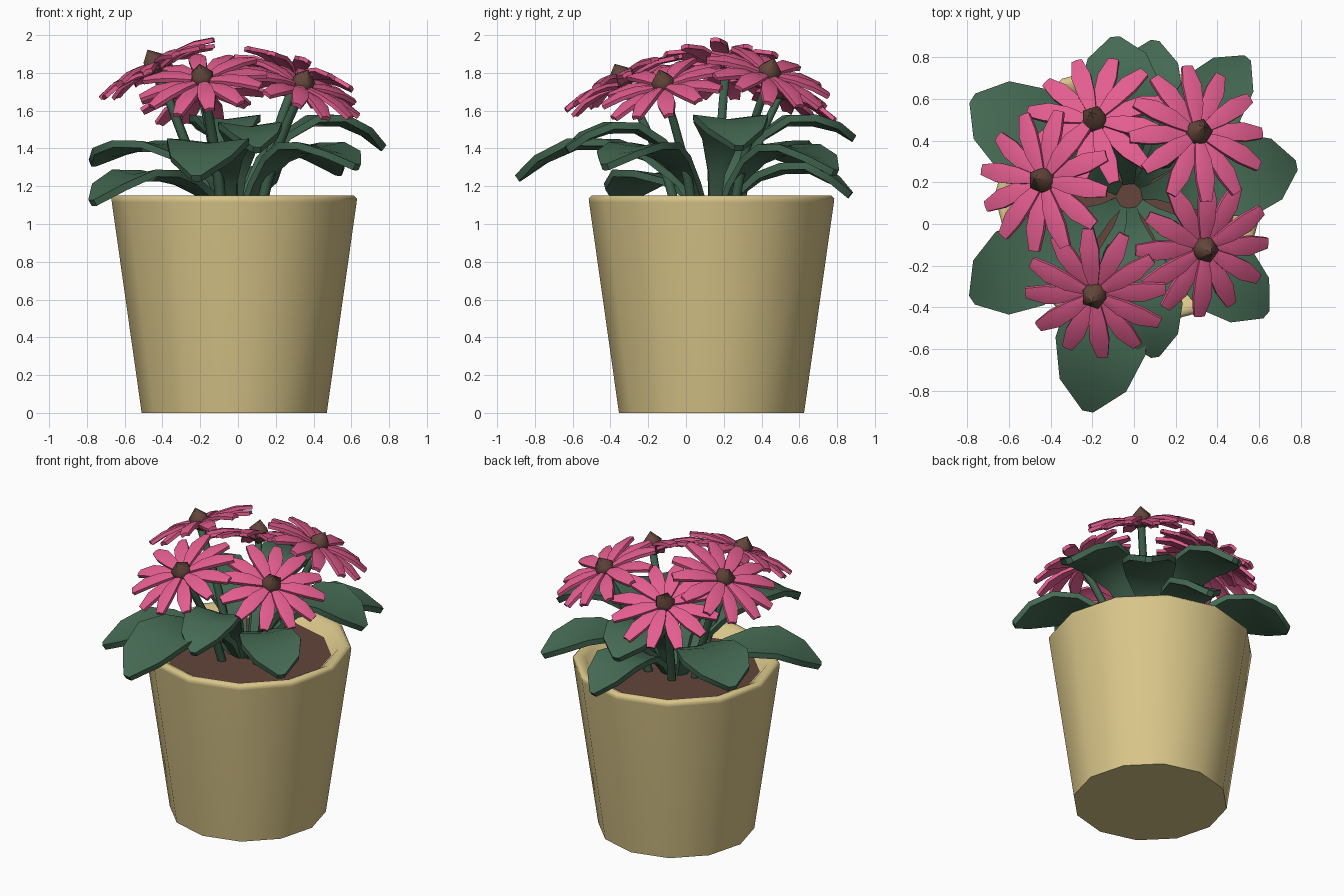
import bpy, bmesh, math
from mathutils import Vector, Matrix

if "Cube" in bpy.data.objects:
    bpy.data.objects.remove(bpy.data.objects["Cube"])

CENTRE = Vector((-0.02, 0.135, 0))
SOIL_Z = 1.08


def material(name, rgb):
    m = bpy.data.materials.new(name)
    m.diffuse_color = (*rgb, 1)
    m.use_nodes = True
    m.node_tree.nodes["Principled BSDF"].inputs["Base Color"].default_value = m.diffuse_color
    return m


POT = material("tan clay", (0.69, 0.56, 0.25))
BROWN = material("dark brown", (0.125, 0.06, 0.043))
GREEN = material("leaf green", (0.06, 0.145, 0.088))
DARK = material("stem green", (0.045, 0.115, 0.068))
PINK = material("petal pink", (0.77, 0.11, 0.275))


def finish(bm, name, mat, angle=35):
    bmesh.ops.recalc_face_normals(bm, faces=bm.faces)
    me = bpy.data.meshes.new(name)
    bm.to_mesh(me)
    bm.free()
    me.materials.append(mat)
    me.shade_smooth()
    me.set_sharp_from_angle(angle=math.radians(angle))
    ob = bpy.data.objects.new(name, me)
    bpy.context.collection.objects.link(ob)
    return ob


def rings(bm, stations, sides):
    """Skin horizontal rings given as (centre, radius)."""
    loops = []
    for c, r in stations:
        loops.append([bm.verts.new(Vector(c) + Vector((r * math.cos(a), r * math.sin(a), 0)))
                      for a in (2 * math.pi * i / sides for i in range(sides))])
    for lo, hi in zip(loops, loops[1:]):
        for i in range(sides):
            j = (i + 1) % sides
            bm.faces.new((lo[i], lo[j], hi[j], hi[i]))
    bm.faces.new(loops[0][::-1])
    bm.faces.new(loops[-1])


def blade(bm, rows, thickness):
    """Thick folded strip; each row is (centre, half-width vector, edge lift vector).
    Upper and lower skins sit half the thickness either side, joined round the rim."""
    skins = []
    for sign in (1, -1):
        skin = []
        for i, (c, s, l) in enumerate(rows):
            run = rows[min(i + 1, len(rows) - 1)][0] - rows[max(i - 1, 0)][0]
            off = run.cross(s).normalized() * (sign * thickness / 2)
            skin.append([bm.verts.new(p + off) for p in (c - s + l, c, c + s + l)])
        skins.append(skin)
    up, low = skins
    for i in range(len(rows) - 1):
        for k in (0, 1):
            bm.faces.new((up[i][k], up[i + 1][k], up[i + 1][k + 1], up[i][k + 1]))
            bm.faces.new((low[i][k], low[i][k + 1], low[i + 1][k + 1], low[i + 1][k]))
        for k in (0, 2):
            bm.faces.new((up[i][k], up[i + 1][k], low[i + 1][k], low[i][k]))
    for i in (0, -1):
        for k in (0, 1):
            bm.faces.new((up[i][k], up[i][k + 1], low[i][k + 1], low[i][k]))


# Pot with rolled lip and sloping inside
bm = bmesh.new()
profile = [(0.49, 0), (0.648, 1.115), (0.65, 1.135), (0.635, 1.15),
           (0.61, 1.15), (0.57, 1.13), (0.50, 1.05)]
rings(bm, [(CENTRE + Vector((0, 0, z)), r) for r, z in profile], 12)
finish(bm, "pot", POT, 60)

# Soil disc
bm = bmesh.new()
rings(bm, [(CENTRE + Vector((0, 0, 1.05)), 0.50), (CENTRE + Vector((0, 0, SOIL_Z)), 0.525)], 12)
finish(bm, "soil", BROWN)

# Flowers: head x, y, z and spin in degrees
flowers = [(-0.19, -0.34, 1.77, 4), (0.34, -0.12, 1.74, 0), (-0.44, 0.21, 1.845, 20),
           (-0.19, 0.50, 1.715, 18), (0.31, 0.44, 1.80, 5)]
for n, (x, y, z, spin) in enumerate(flowers, 1):
    head = Vector((x, y, z))
    out = Vector((x, y, 0)) - CENTRE
    axis = Vector((0, 0, 1)).cross(out).normalized()
    place = Matrix.Translation(head) @ Matrix.Rotation(math.radians(27), 4, axis)

    # Petals
    bm = bmesh.new()
    for i in range(12):
        a = math.radians(spin + i * 30)
        d = Vector((math.cos(a), math.sin(a), 0))
        s = Vector((-d.y, d.x, 0))
        off = -0.015 + (0.009 if i % 2 else -0.009)
        blade(bm, [(d * r + Vector((0, 0, h + off)), s * w, Vector((0, 0, -0.006)))
                   for r, w, h in ((0.03, 0.018, 0), (0.14, 0.041, 0.014),
                                   (0.24, 0.047, 0.010), (0.34, 0.026, -0.018))], 0.022)
    finish(bm, f"petals_{n}", PINK).matrix_world = place

    # Flower centre, drawn up to a point
    bm = bmesh.new()
    bmesh.ops.create_icosphere(bm, subdivisions=1, radius=0.07)
    for v in bm.verts:
        if v.co.z > 0.06:
            v.co.z *= 1.25
    finish(bm, f"flower_centre_{n}", BROWN, 50).matrix_world = place

    # Stem, leaning out and bending towards the head
    bm = bmesh.new()
    foot = CENTRE + out * 0.38
    path = []
    for k in range(5):
        t = k / 4
        p = foot.lerp(Vector((x, y, 0)), 0.55 * t + 0.45 * t * t)
        p.z = 1.06 + (z - 0.03 - 1.06) * t
        path.append((p, 0.03 - 0.005 * t))
    rings(bm, path, 6)
    finish(bm, f"stem_{n}", DARK, 70)

# Leaves: tip x, y, z, peak height, widest half width
leaves = [(-0.22, -0.89, 1.24, 1.44, 0.22), (-0.77, -0.36, 1.11, 1.27, 0.21),
          (-0.77, 0.60, 1.32, 1.43, 0.22), (-0.09, 0.89, 1.45, 1.57, 0.19),
          (0.10, 0.87, 1.15, 1.31, 0.17), (0.54, 0.79, 1.27, 1.41, 0.17),
          (0.77, 0.28, 1.40, 1.57, 0.20), (0.63, -0.43, 1.30, 1.42, 0.19),
          (0.10, -0.63, 1.39, 1.53, 0.17)]
# Fraction along leaf, width fraction, fraction of climb to peak
shape = [(0, 0.14, 0), (0.10, 0.22, 0.42), (0.28, 0.52, 0.80), (0.48, 0.88, 0.97),
         (0.68, 1.0, 0.97)]
for n, (x, y, tip_z, peak, half) in enumerate(leaves, 1):
    tip = Vector((x, y, 0))
    d = (tip - CENTRE).normalized()
    s = Vector((-d.y, d.x, 0))
    foot = CENTRE + d * 0.07
    rows = []
    for t, w, h in shape:
        c = foot.lerp(tip, t)
        c.z = SOIL_Z - 0.02 + (peak - SOIL_Z) * h
        rows.append((c, s * half * w, Vector((0, 0, 0.025 * w))))
    for t, w, h in ((0.87, 0.74, 0.45), (1, 0.12, 0)):
        c = foot.lerp(tip, t)
        c.z = tip_z + (peak - tip_z) * h
        rows.append((c, s * half * w, Vector((0, 0, 0.02 * w))))
    bm = bmesh.new()
    blade(bm, rows, 0.038)
    finish(bm, f"leaf_{n}", GREEN, 40)
